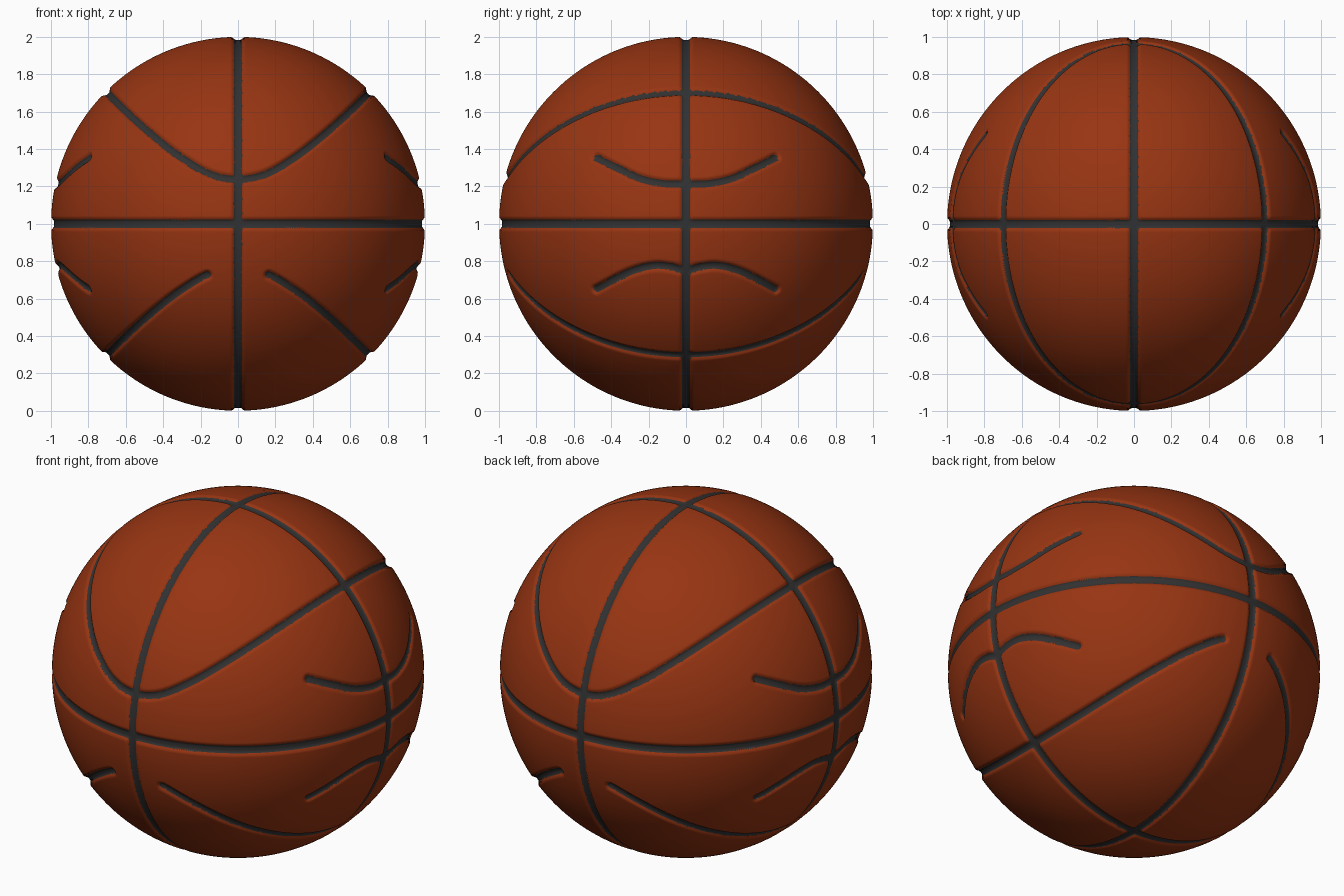
import bpy, bmesh, math
from mathutils import Vector, kdtree

if "Cube" in bpy.data.objects:
    bpy.data.objects.remove(bpy.data.objects["Cube"])

# ---- seam layout on a unit sphere (moved up by 1 at the end) ----
CIRCLE_W, CURVE_W = 0.022, 0.019      # half widths of the seams
DEPTH, BLEND = 0.016, 0.006


def spline(points, u):
    """Smooth (Catmull-Rom style) value of a height profile at u."""
    n = len(points)
    i = max(0, min(n - 2, sum(1 for p in points if p[0] <= u) - 1))

    def slope(k):
        a, b = points[max(k - 1, 0)], points[min(k + 1, n - 1)]
        return 0.0 if k == 0 else (b[1] - a[1]) / (b[0] - a[0])
    (x0, y0), (x1, y1) = points[i], points[i + 1]
    h = x1 - x0
    t = (u - x0) / h
    return ((2*t**3 - 3*t*t + 1) * y0 + (t**3 - 2*t*t + t) * h * slope(i)
            + (3*t*t - 2*t**3) * y1 + (t**3 - t*t) * h * slope(i + 1))


MAIN = [(0, .24), (.15, .268), (.31, .36), (.45, .468), (.58, .583), (.7072, .7072)]
SIDE_TOP = [(0, .215), (.12, .217), (.25, .245), (.37, .3), (.49, .36)]
SIDE_LOW = [(0, -.25), (.08, -.232), (.17, -.225), (.3, -.258), (.49, -.355)]

seam_points = []


def add_mirrored(x, y, z):
    for sx in (1, -1):
        for sy in (1, -1):
            seam_points.append(Vector((sx * x, sy * y, z)).normalized())


# long curves: closed loop above, broken at front and back below
for k in range(501):
    x = .70710 * math.cos(k / 500 * math.pi / 2)
    z = spline(MAIN, x)
    y = math.sqrt(max(0, 1 - x * x - z * z))
    add_mirrored(x, y, z)
    if x > .165:
        add_mirrored(x, y, -z)
# short curves on the left and right sides
for k in range(201):
    y = .482 * k / 200
    for prof in (SIDE_TOP, SIDE_LOW):
        z = spline(prof, y)
        add_mirrored(math.sqrt(1 - y * y - z * z), y, z)

tree = kdtree.KDTree(len(seam_points))
for i, p in enumerate(seam_points):
    tree.insert(p, i)
tree.balance()


def seam_distance(p):
    """Signed distance to the seam edge, rounded where seams cross."""
    ds = [abs(c) - CIRCLE_W for c in p]
    ds.append(tree.find(p)[2] - CURVE_W)
    m = min(ds)
    return m - BLEND * math.log(sum(math.exp((m - d) / BLEND) for d in ds))


# ---- ball mesh, finer along the seams ----
bm = bmesh.new()
bmesh.ops.create_icosphere(bm, subdivisions=7, radius=1)
near = {v for v in bm.verts if seam_distance(v.co.normalized()) < 0.025}
edges = [e for e in bm.edges if e.verts[0] in near or e.verts[1] in near]
bmesh.ops.subdivide_edges(bm, edges=edges, cuts=1, use_grid_fill=True)
bmesh.ops.triangulate(bm, faces=[f for f in bm.faces if len(f.verts) > 3])

# slide vertices onto the seam border for clean colour edges
for v in bm.verts:
    p = v.co.normalized()
    d = seam_distance(p)
    if abs(d) < 0.004:
        a = p.orthogonal().normalized()
        b = p.cross(a)
        h = 0.001
        g = a * (seam_distance(p + a * h) - d) + b * (seam_distance(p + b * h) - d)
        if g.length > 1e-6:
            p = (p - g.normalized() * d).normalized()
    v.co = p

# colour the seam faces
for f in bm.faces:
    f.smooth = True
    f.material_index = 1 if seam_distance(f.calc_center_median().normalized()) < 0 else 0

# press the seams in as soft grooves
for v in bm.verts:
    t = max(0, min(1, (0.014 - seam_distance(v.co)) / 0.024))
    v.co *= 1 - DEPTH * t * t * (3 - 2 * t)
    v.co.z += 1

mesh = bpy.data.meshes.new("ball")
bm.to_mesh(mesh)
bm.free()
for name, col in (("orange_rubber", (.31, .035, .006, 1)), ("dark_seam", (.032, .031, .031, 1))):
    mat = bpy.data.materials.new(name)
    mat.diffuse_color = col
    mat.use_nodes = True
    mat.node_tree.nodes["Principled BSDF"].inputs["Base Color"].default_value = mat.diffuse_color
    mesh.materials.append(mat)
ball = bpy.data.objects.new("ball", mesh)
bpy.context.collection.objects.link(ball)
